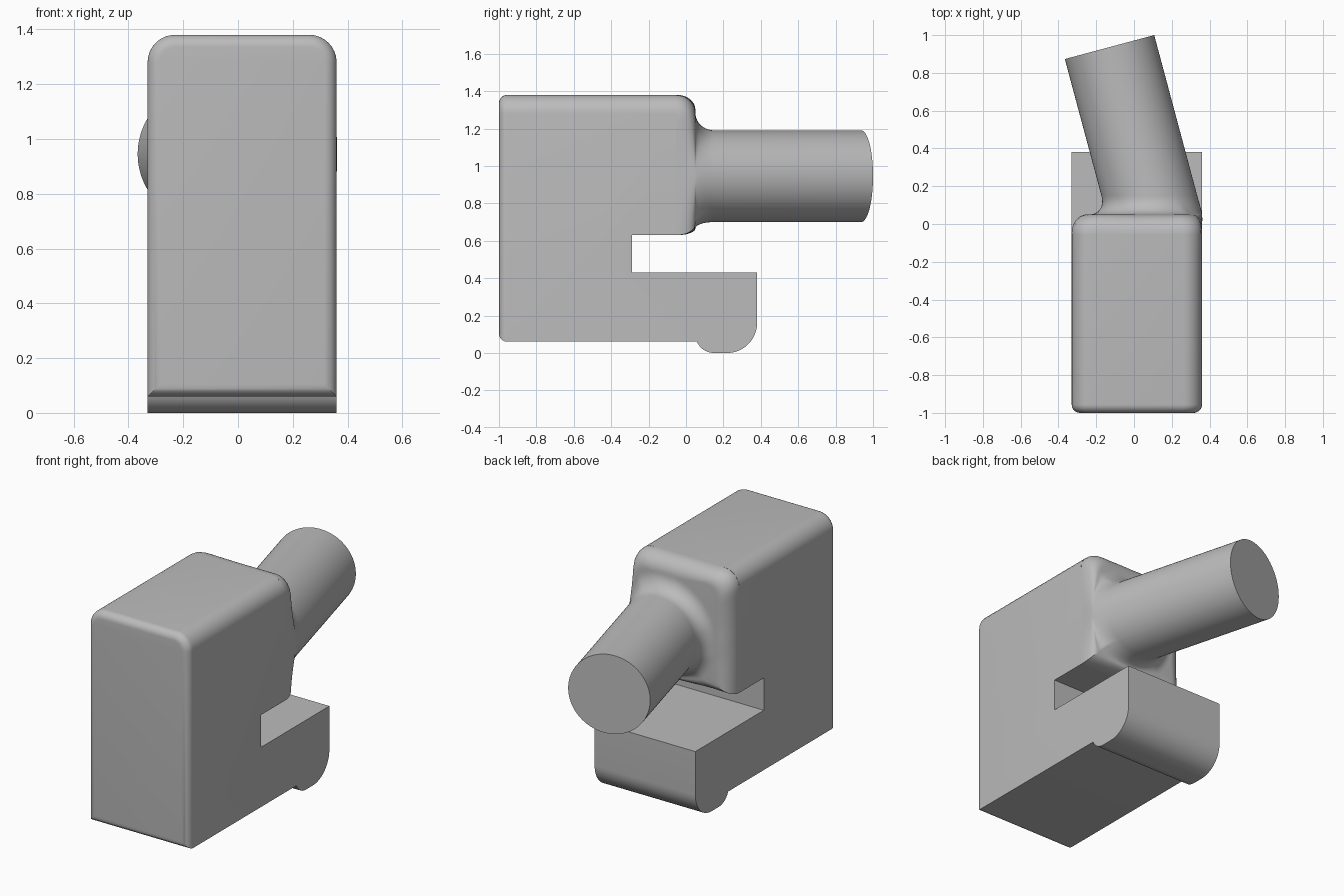
import bpy, bmesh, math

cube = bpy.data.objects.get("Cube")
if cube:
    bpy.data.objects.remove(cube, do_unlink=True)

# One plain grey for the whole model
grey = bpy.data.materials.new("plain grey")
grey.use_nodes = True
colour = (0.5, 0.5, 0.5, 1)
grey.diffuse_color = colour
grey.node_tree.nodes["Principled BSDF"].inputs["Base Color"].default_value = colour

LEFT, RIGHT, BASE, SLOT, TOP = -0.33, 0.36, 0.06, 0.63, 1.38
ROUND = 0.1          # radius of the upper edges and of the neck fillet
JOIN = -0.05         # where the body hands over to the blended neck
AXIS_X, AXIS_Z, TUBE = 0.108, 0.945, 0.245
TILT = math.radians(15)


def finish(bm, name):
    bmesh.ops.recalc_face_normals(bm, faces=bm.faces)
    mesh = bpy.data.meshes.new(name)
    bm.to_mesh(mesh)
    bm.free()
    mesh.materials.append(grey)
    obj = bpy.data.objects.new(name, mesh)
    bpy.context.collection.objects.link(obj)
    bpy.ops.object.select_all(action="DESELECT")
    obj.select_set(True)
    bpy.context.view_layer.objects.active = obj
    bpy.ops.object.shade_smooth_by_angle(angle=math.radians(30))
    return obj


def arc(cy, cz, r, start, end, steps=12):
    angles = [math.radians(start + (end - start) * i / steps) for i in range(steps + 1)]
    return [(cy + r * math.cos(a), cz + r * math.sin(a)) for a in angles]


# Clamp body: side outline with slot and rounded foot, extruded across x
outline = [(-1, BASE)]
outline += arc(0.15, 0.1, 0.1, 203.6, 270)
outline += arc(0.22, 0.16, 0.16, 270, 360)
outline += [(0.38, 0.43), (-0.29, 0.43), (-0.29, SLOT),
            (JOIN, SLOT), (JOIN, TOP), (-1, TOP)]
bm = bmesh.new()
side = bm.faces.new([bm.verts.new((LEFT, y, z)) for y, z in outline])
grown = bmesh.ops.extrude_face_region(bm, geom=[side])["geom"]
bmesh.ops.translate(bm, vec=(RIGHT - LEFT, 0, 0),
                    verts=[v for v in grown if isinstance(v, bmesh.types.BMVert)])


def bevel(test, radius):
    edges = [e for e in bm.edges if test(*(v.co for v in e.verts))]
    bmesh.ops.bevel(bm, geom=edges, offset=radius, segments=8, profile=0.5,
                    affect="EDGES", clamp_overlap=True)


# Long top edges first, then the whole rim of the front face
bevel(lambda a, b: min(a.z, b.z) > TOP - 1e-4 and abs(a.x - b.x) < 1e-4, ROUND)
bevel(lambda a, b: max(a.y, b.y) < -1 + 1e-4, 0.045)
finish(bm, "clamp_body")


# Neck: each spoke runs round the body edge, over the back and into the tube
def box_point(angle):
    dx, dz = math.cos(angle), math.sin(angle)
    reach = min(((RIGHT if dx > 0 else LEFT) - AXIS_X) / dx if abs(dx) > 1e-6 else 9,
                ((TOP if dz > 0 else SLOT) - AXIS_Z) / dz if abs(dz) > 1e-6 else 9)
    x, z = AXIS_X + dx * reach, AXIS_Z + dz * reach
    # Pull points near the two upper corners back onto the corner arc
    for cx, sign in ((LEFT + ROUND, -1), (RIGHT - ROUND, 1)):
        cz = TOP - ROUND
        if (x - cx) * sign > 0 and z > cz:
            ox, oz = AXIS_X - cx, AXIS_Z - cz
            along = ox * dx + oz * dz
            reach = -along + math.sqrt(along ** 2 - ox ** 2 - oz ** 2 + ROUND ** 2)
            x, z = AXIS_X + dx * reach, AXIS_Z + dz * reach
    return x, z


def tube_point(angle, y):
    # Slice of the tilted tube at depth y, along the same spoke direction
    dx, dz = math.cos(angle), math.sin(angle)
    r = TUBE / math.hypot(dx * math.cos(TILT), dz)
    return AXIS_X - (y - 0.05) * math.tan(TILT) + r * dx, AXIS_Z + r * dz


angles = [math.tau * i / 96 for i in range(96)]
angles += [math.atan2(SLOT - AXIS_Z, x - AXIS_X) % math.tau for x in (LEFT, RIGHT)]
angles.sort()
STEPS = 10
bm = bmesh.new()
rings = []
for stage in ("edge", "fillet"):
    for i in range(STEPS + 1):
        turn = math.pi / 2 * i / STEPS
        y = JOIN + ROUND * (math.sin(turn) if stage == "edge" else 2 - math.cos(turn))
        ring = []
        for a in angles:
            bx, bz = box_point(a)
            tx, tz = tube_point(a, y)
            gap = math.hypot(tx - bx, tz - bz)
            bend = min(ROUND, gap / 2)
            if stage == "edge":
                moved = bend * (1 - math.cos(turn))
            else:
                moved = gap - bend * (1 - math.sin(turn))
            t = moved / max(gap, 1e-6)
            ring.append(bm.verts.new((bx + (tx - bx) * t, y, bz + (tz - bz) * t)))
        rings.append(ring)

# Tube: straight run to a square-cut end
axis = (-math.sin(TILT), math.cos(TILT))
end = []
for a in angles:
    x, z = tube_point(a, 0.15)
    # Slide each point along the axis until it reaches the end plane
    slide = (-0.13 - x) * axis[0] + (0.9365 - 0.15) * axis[1]
    end.append(bm.verts.new((x + axis[0] * slide, 0.15 + axis[1] * slide, z)))
rings.append(end)
for lower, upper in zip(rings, rings[1:]):
    for i in range(len(angles)):
        j = (i + 1) % len(angles)
        bm.faces.new((lower[i], lower[j], upper[j], upper[i]))
bm.faces.new(end)
bmesh.ops.remove_doubles(bm, verts=bm.verts, dist=1e-5)
finish(bm, "neck_and_tube")
